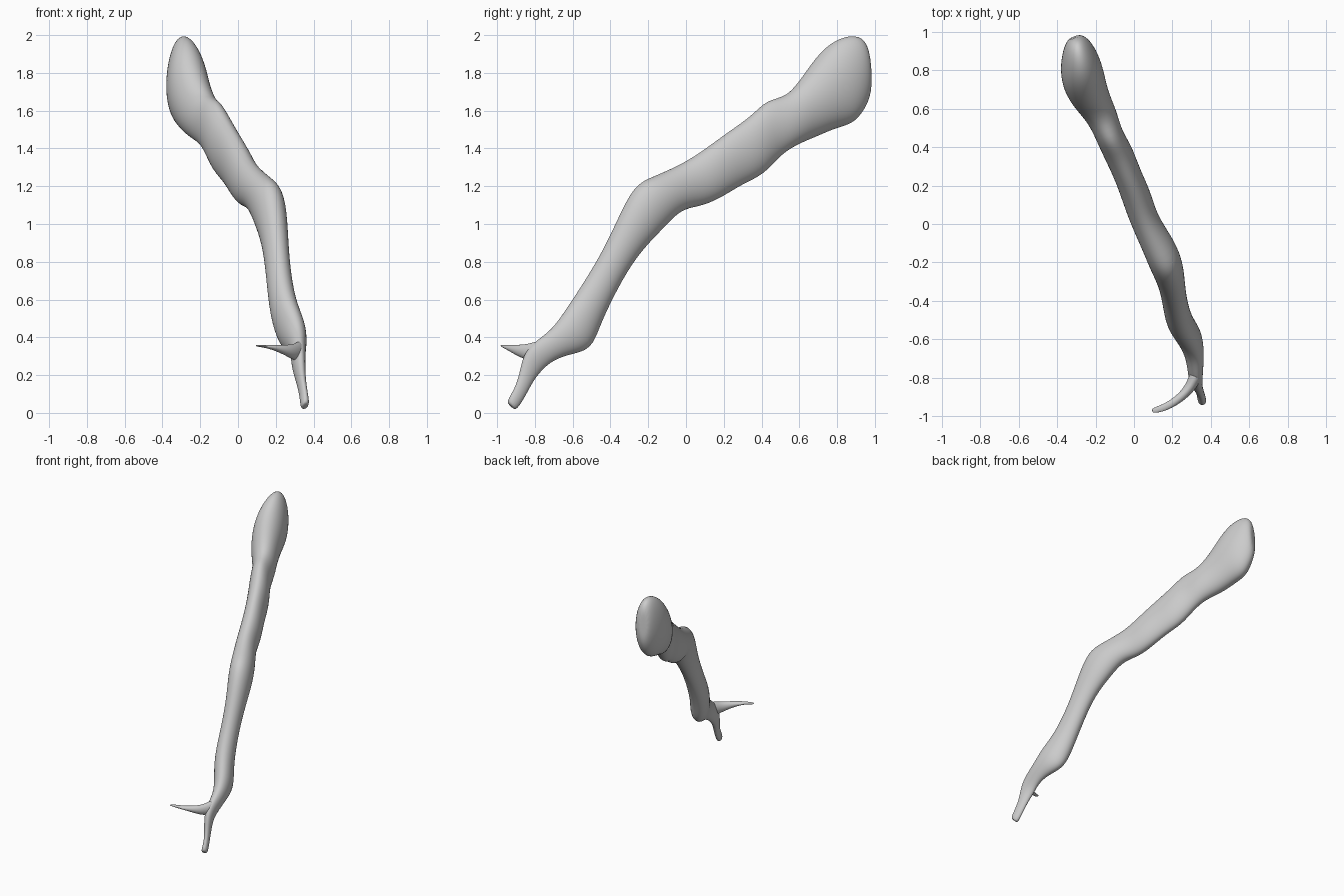
import bpy
import bmesh
import math
from mathutils import Vector

cube = bpy.data.objects.get("Cube")
if cube:
    bpy.data.objects.remove(cube, do_unlink=True)

grey = bpy.data.materials.new("Plain grey")
grey.use_nodes = True
colour = (0.6, 0.6, 0.6, 1)
grey.diffuse_color = colour
grey.node_tree.nodes["Principled BSDF"].inputs["Base Color"].default_value = colour

SIDES = 16
SWELL = 1.03                      # makes up for the shrink of subdivision
ACROSS = Vector((0.93, 0.36, 0))  # horizontal, square to the limb
SLANT = -0.38                     # sideways drift of the limb along its length


def loft(name, rings):
    """Skin a chain of elliptical rings given as (centre, up, side)."""
    bm = bmesh.new()
    loops = []
    for centre, up, side in rings:
        loop = []
        for i in range(SIDES):
            angle = math.tau * i / SIDES
            offset = up * math.cos(angle) + side * math.sin(angle)
            loop.append(bm.verts.new(centre + offset * SWELL))
        loops.append(loop)
    for low, high in zip(loops, loops[1:]):
        for i in range(SIDES):
            j = (i + 1) % SIDES
            bm.faces.new((low[i], low[j], high[j], high[i]))
    # Close both ends with a fan
    for loop, ring in ((loops[0], rings[0]), (loops[-1], rings[-1])):
        middle = bm.verts.new(ring[0])
        for i in range(SIDES):
            bm.faces.new((loop[i], loop[(i + 1) % SIDES], middle))
    bmesh.ops.recalc_face_normals(bm, faces=bm.faces[:])
    for face in bm.faces:
        face.smooth = True
    mesh = bpy.data.meshes.new(name)
    bm.to_mesh(mesh)
    bm.free()
    mesh.materials.append(grey)
    obj = bpy.data.objects.new(name, mesh)
    bpy.context.collection.objects.link(obj)
    smooth = obj.modifiers.new("Smooth", "SUBSURF")
    smooth.levels = smooth.render_levels = 2
    return obj


def limb_ring(x, top_y, top_z, low_y, low_z, radius):
    """Ring from its upper and lower edge points in the limb's upright plane."""
    half_y, half_z = (top_y - low_y) / 2, (top_z - low_z) / 2
    centre = Vector((x, (top_y + low_y) / 2, (top_z + low_z) / 2))
    return centre, Vector((SLANT * half_y, half_y, half_z)), ACROSS * radius


# Limb: lower toe, ankle, shin, knee, thigh and rounded hip end
limb = [
    (.355, -.95, .06, -.9, .01, .025),
    (.347, -.91, .12, -.85, .09, .018),
    (.33, -.88, .2, -.81, .17, .025),
    (.32, -.86, .32, -.77, .22, .033),
    (.32, -.78, .39, -.72, .27, .042),
    (.315, -.71, .44, -.63, .31, .05),
    (.285, -.65, .52, -.5, .33, .07),
    (.235, -.57, .64, -.46, .47, .07),
    (.21, -.45, .83, -.34, .71, .063),
    (.195, -.36, 1.02, -.24, .86, .07),
    (.165, -.27, 1.21, -.13, .97, .088),
    (.12, -.17, 1.25, -.03, 1.08, .083),
    (.05, -.01, 1.32, .06, 1.09, .072),
    (.015, .11, 1.4, .17, 1.13, .077),
    (-.035, .23, 1.49, .29, 1.21, .07),
    (-.085, .35, 1.57, .41, 1.26, .078),
    (-.13, .43, 1.66, .49, 1.36, .07),
    (-.165, .54, 1.67, .58, 1.42, .08),
    (-.23, .63, 1.79, .68, 1.46, .1),
    (-.265, .72, 1.92, .79, 1.51, .115),
    (-.285, .82, 1.99, .88, 1.53, .105),
    (-.3, .92, 2.0, .94, 1.6, .075),
    (-.31, .965, 1.94, .98, 1.69, .04),
]
loft("limb", [limb_ring(*row) for row in limb])

# Upper toe: a thin prong curving sideways from the fork
toe_path = [
    (.33, -.77, .33, .055, .035),
    (.305, -.83, .32, .045, .03),
    (.265, -.885, .33, .03, .024),
    (.2, -.935, .345, .015, .02),
    (.14, -.962, .353, .007, .018),
    (.095, -.972, .356, .004, .012),
]
points = [Vector(row[:3]) for row in toe_path]
toe_rings = []
for i, (point, row) in enumerate(zip(points, toe_path)):
    ahead = points[min(i + 1, len(points) - 1)] - points[max(i - 1, 0)]
    side = ahead.cross(Vector((0, 0, 1))).normalized()
    up = side.cross(ahead).normalized()
    toe_rings.append((point, up * row[3], side * row[4]))
loft("upper_toe", toe_rings)
